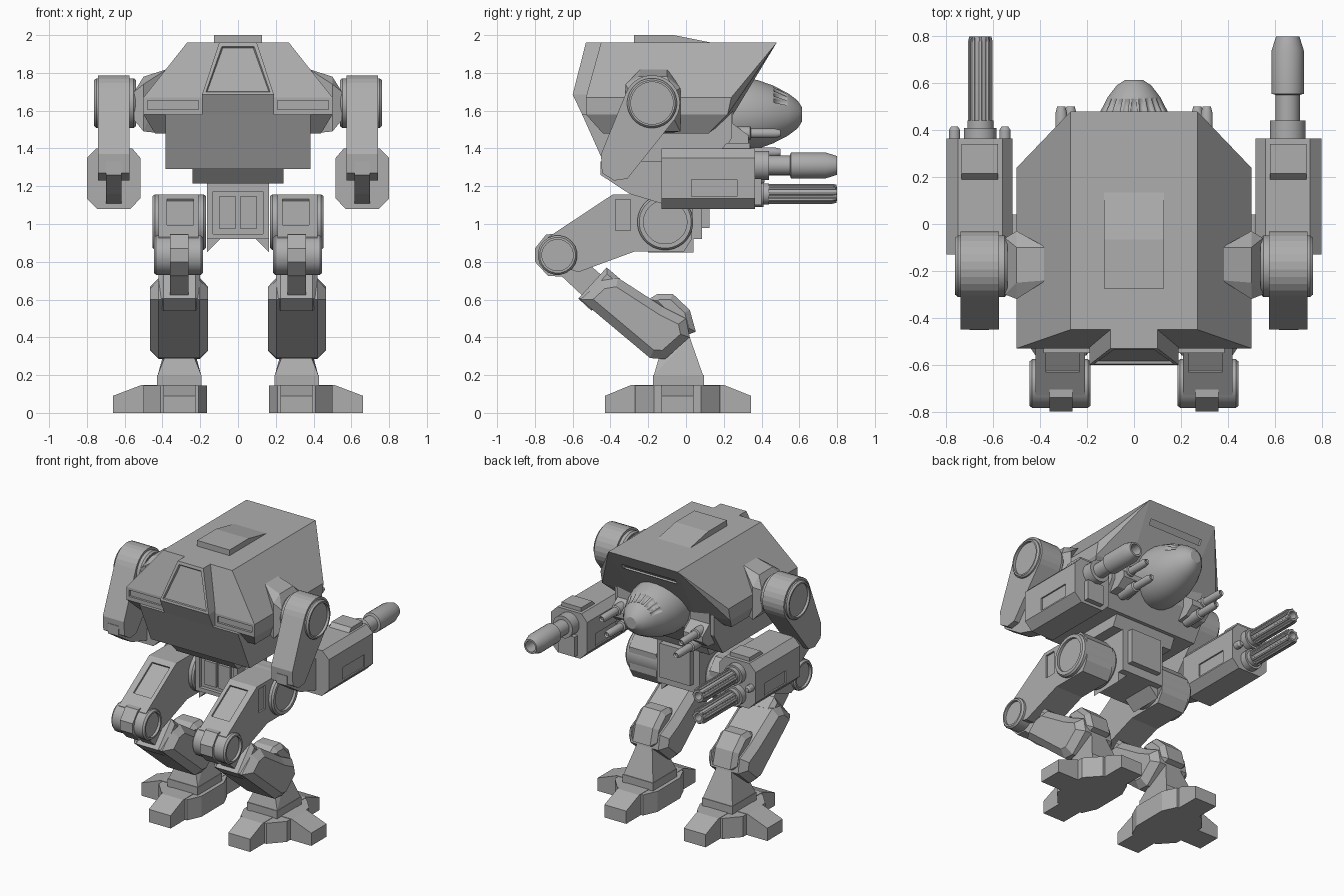
import bpy, bmesh, math
from mathutils import Vector, Matrix

old = bpy.data.objects.get("Cube")
if old:
    bpy.data.objects.remove(old, do_unlink=True)

grey = bpy.data.materials.new("armour_grey")
grey.use_nodes = True
COLOUR = (0.42, 0.42, 0.42, 1)
grey.diffuse_color = COLOUR
next(n for n in grey.node_tree.nodes if n.type == 'BSDF_PRINCIPLED').inputs["Base Color"].default_value = COLOUR


def finish(name, bm, smooth=False):
    bmesh.ops.recalc_face_normals(bm, faces=bm.faces)
    me = bpy.data.meshes.new(name)
    bm.to_mesh(me)
    bm.free()
    me.materials.append(grey)
    ob = bpy.data.objects.new(name, me)
    bpy.context.collection.objects.link(ob)
    if smooth:
        activate(ob)
        bpy.ops.object.shade_smooth_by_angle(angle=math.radians(32))
    return ob


def activate(ob):
    bpy.ops.object.select_all(action='DESELECT')
    ob.select_set(True)
    bpy.context.view_layer.objects.active = ob


def place(axis, a, u, v):
    # a runs along the axis, u and v are the other two in x, y, z order
    return {'X': (a, u, v), 'Y': (u, a, v), 'Z': (u, v, a)}[axis]


def prism(name, pts, axis, a, b, chamfer=0):
    bm = bmesh.new()
    lo, hi = ([bm.verts.new(place(axis, t, *p)) for p in pts] for t in (a, b))
    caps = [bm.faces.new(lo), bm.faces.new(hi)]
    n = len(pts)
    for i in range(n):
        bm.faces.new((lo[i], lo[(i + 1) % n], hi[(i + 1) % n], hi[i]))
    bmesh.ops.recalc_face_normals(bm, faces=bm.faces)
    if chamfer:
        edges = [e for f in caps for e in f.edges]
        bmesh.ops.bevel(bm, geom=edges, offset=chamfer, segments=1, affect='EDGES')
    return finish(name, bm)


def box(name, x, y, z):
    return prism(name, [(x[0], y[0]), (x[1], y[0]), (x[1], y[1]), (x[0], y[1])], 'Z', *z)


def lathe(name, profile, axis, u, v, seg=32):
    # profile is (position along axis, radius); ends are closed
    bm = bmesh.new()
    rings = [[bm.verts.new(place(axis, a, u + r * math.cos(t), v + r * math.sin(t)))
              for t in (2 * math.pi * (i + .5) / seg for i in range(seg))] for a, r in profile]
    for p, q in zip(rings, rings[1:]):
        for i in range(seg):
            j = (i + 1) % seg
            bm.faces.new((p[i], p[j], q[j], q[i]))
    bm.faces.new(rings[0])
    bm.faces.new(rings[-1])
    return finish(name, bm, True)


def solid(name, pts, both=True):
    # convex block; points are given for +x and repeated on -x
    bm = bmesh.new()
    for x, y, z in pts:
        bm.verts.new((x, y, z))
        if both:
            bm.verts.new((-x, y, z))
    bmesh.ops.convex_hull(bm, input=bm.verts)
    bmesh.ops.dissolve_limit(bm, angle_limit=.02, verts=bm.verts, edges=bm.edges)
    return finish(name, bm)


def recess(ob, centre, size, tilt=0):
    bm = bmesh.new()
    bmesh.ops.create_cube(bm, size=1, matrix=Matrix.Translation(centre)
                          @ Matrix.Rotation(tilt, 4, 'X') @ Matrix.Diagonal((*size, 1)))
    cutter = finish("cutter", bm)
    cutter.hide_render = True
    m = ob.modifiers.new("recess", 'BOOLEAN')
    m.operation, m.object, m.solver = 'DIFFERENCE', cutter, 'EXACT'
    activate(ob)
    bpy.ops.object.modifier_apply(modifier=m.name)
    bpy.data.objects.remove(cutter, do_unlink=True)


def mirror(*obs):
    for ob in obs:
        ob.modifiers.new("mirror", 'MIRROR')


def hub(name, x0, x1, r, rin, y, z, seg=32):
    d = .018
    return lathe(name, [(x0 + d, rin), (x0, rin), (x0, r - .01), (x0 + .012, r), (x1 - .012, r),
                        (x1, r - .01), (x1, rin), (x1 - d, rin)], 'X', y, z, seg)


# Hull
hull = solid("hull", [(.27, -.45, 1.96), (.27, .48, 1.96), (.5, -.53, 1.67), (.5, .24, 1.67),
                      (.24, .29, 1.71), (.5, -.53, 1.58), (.5, .22, 1.58), (.24, .25, 1.58),
                      (.44, -.44, 1.48), (.44, .12, 1.48)])
for s in (-1, 1):
    recess(hull, (s * .345, -.53, 1.63), (.27, .03, .045))
recess(hull, (0, .40, 1.845), (.42, .02, .06), math.radians(-38))
rear = solid("rear_housing", [(.1, -.53, 1.96), (.1, -.4, 1.96), (.19, -.6, 1.685), (.19, -.4, 1.685),
                              (.19, -.55, 1.58), (.19, -.4, 1.58)])
# sunken rear panel, framed by its own trapezoid
bm = bmesh.new()
bm.from_mesh(rear.data)
back = min(bm.faces, key=lambda f: f.normal.y - f.normal.z)
back = min((f for f in bm.faces if f.normal.z > 0 and f.normal.y < -.5), key=lambda f: f.normal.y)
bmesh.ops.inset_region(bm, faces=[back], thickness=.025)
bmesh.ops.inset_region(bm, faces=[back], thickness=.008, depth=-.012)
bm.to_mesh(rear.data)
bm.free()
prism("roof_hatch", [(-.275, 1.95), (-.275, 2), (-.065, 2), (.135, 1.96), (.135, 1.95)], 'X', -.127, .127)
prism("belly", [(-.55, 1.58), (-.42, 1.29), (.14, 1.29), (.24, 1.45), (.24, 1.6)], 'X', -.385, .385)
prism("belly_keel", [(-.42, 1.3), (-.34, 1.215), (.08, 1.215), (.12, 1.3)], 'X', -.24, .24)

# Cockpit with sunken windows
cockpit = lathe("cockpit", [(.1, .17), (.2, .2), (.3, .197), (.38, .183), (.46, .155), (.54, .113),
                            (.59, .075), (.613, .04)], 'Y', 0, 1.58, 24)
bm = bmesh.new()
bm.from_mesh(cockpit.data)
panes = [f for f in bm.faces if .46 < f.calc_center_median().y < .55 and f.normal.z > .35]
bmesh.ops.inset_individual(bm, faces=panes, thickness=.008)
bmesh.ops.inset_individual(bm, faces=panes, thickness=.001, depth=-.008)
bm.to_mesh(cockpit.data)
bm.free()

# Chin guns
mirror(prism("chin_mount", [(.1, 1.36), (.27, 1.38), (.33, 1.43), (.33, 1.47), (.25, 1.53), (.25, 1.66), (.1, 1.66)],
             'X', .21, .36))
for x, z in ((.31, 1.48), (.27, 1.38)):
    mirror(lathe("chin_gun", [(.2, .036), (.34, .036), (.345, .026), (.47, .026), (.5, .018), (.49, .01)],
                 'Y', x, z, 16))

# Shoulders and arm links
mirror(solid("shoulder_socket", [(.375, -.24, 1.82), (.375, -.1, 1.82), (.5, -.32, 1.74), (.5, -.25, 1.78),
                                 (.5, -.1, 1.78), (.5, -.03, 1.72), (.55, -.3, 1.7), (.55, -.06, 1.7),
                                 (.55, -.3, 1.55), (.55, -.06, 1.55), (.5, -.32, 1.49), (.5, -.03, 1.49),
                                 (.4, -.24, 1.48), (.4, -.1, 1.48)], False))
mirror(hub("shoulder_hub", .54, .762, .132, .112, -.18, 1.64))
arc = [(-.18 + .148 * math.cos(t), 1.64 + .148 * math.sin(t))
       for t in (math.radians(a) for a in range(-35, 161, 13))]
link = prism("arm_link", arc + [(-.45, 1.37), (-.445, 1.27), (-.38, 1.23), (-.31, 1.24)], 'X', .575, .74)
mirror(link, prism("elbow_bracket", [(-.452, 1.33), (-.452, 1.26), (-.3, 1.16), (-.1, 1.1), (-.1, 1.33)],
                   'X', .618, .7))

# Forearms
fore = prism("forearm", [(.56, 1.4), (.75, 1.4), (.8, 1.35), (.8, 1.135), (.745, 1.08), (.57, 1.08),
                         (.517, 1.135), (.517, 1.35)], 'Y', -.13, .365)
recess(fore, (.8, .15, 1.19), (.02, .24, .09))
recess(fore, (.517, .15, 1.19), (.02, .24, .09))
mirror(fore, prism("forearm_hatch", [(.18, 1.39), (.215, 1.428), (.34, 1.428), (.34, 1.39)], 'X', .58, .735))

# Left cannon
lathe("cannon", [(.35, .077), (.44, .077), (.44, .052), (.55, .052), (.555, .069), (.74, .069),
                 (.8, .05), (.8, .038), (.7, .036)], 'Y', .655, 1.31, 24)
box("cannon_base", (.59, .72), (.35, .4), (1.1, 1.24))

# Right twin rotary guns: each is a core ringed by ribs
for z in (1.31, 1.16):
    lathe("rotary_collar", [(.35, .07), (.41, .07), (.41, .056), (.44, .056)], 'Y', -.655, z, 24)
    lathe("rotary_core", [(.42, .044), (.77, .044), (.8, .04), (.8, .026), (.74, .024)], 'Y', -.655, z, 16)
    for k in range(8):
        t = math.tau * k / 8
        lathe("rotary_rib", [(.43, .012), (.775, .012), (.798, .006)], 'Y',
              -.655 + .042 * math.cos(t), z + .042 * math.sin(t), 8)
for x in (-.765, -.55):
    lathe("gun_clamp", [(.35, .025), (.4, .025), (.415, .015)], 'Y', x, 1.235, 12)

# Pelvis
pelvis = box("pelvis", (-.165, .165), (-.24, .085), (.92, 1.22))
recess(pelvis, (0, -.24, 1.06), (.265, .05, .225))
for s in (-1, 1):
    box("pelvis_panel", (s * .055 - .045, s * .055 + .045), (-.232, -.2), (.975, 1.145))
box("pelvis_front", (-.12, .12), (.05, .125), (.98, 1.22))
mirror(prism("pelvis_skirt", [(.165, .93), (.165, .85), (.095, .92), (.08, .93)], 'Y', -.2, .04))

# Thighs, hips and knees
thigh = prism("thigh", [(-.39, 1.155), (-.73, .93), (-.74, .8), (-.57, .745), (-.27, .855), (-.01, .855),
                        (.03, .92), (.035, 1.08), (-.03, 1.155)], 'X', .208, .42)
recess(thigh, (.305, -.53, 1.065), (.14, .25, .03), math.atan2(.225, .34))
recess(thigh, (.42, -.333, 1.048), (.024, .08, .165))
mirror(thigh, hub("hip_hub", .17, .452, .148, .115, -.11, 1.01),
       hub("knee_hub", .185, .446, .105, .083, -.68, .835, 20),
       prism("knee_guard", [(-.8, .87), (-.74, .945), (-.62, .95), (-.62, .72), (-.73, .725), (-.8, .8)], 'X', .262, .36))

# Shins
mirror(prism("shin_strut", [(-.74, .8), (-.62, .88), (-.3, .6), (-.42, .5)], 'X', .262, .36),
       prism("shin_collar", [(-.57, .605), (-.42, .77), (-.35, .71), (-.5, .54)], 'X', .2, .42, .025),
       prism("shin", [(-.56, .6), (-.45, .7), (-.36, .715), (-.12, .56), (.0, .5), (.02, .4), (-.11, .285), (-.19, .29)],
             'X', .158, .465, .045),
       prism("shin_guard", [(-.2, .6), (-.15, .63), (-.07, .63), (.02, .545), (.052, .43), (0, .41), (-.1, .5)],
             'X', .215, .41, .03))

# Ankles and feet
fx = .31
ankle = [(fx + s * .115, y, .2) for s in (-1, 1) for y in (-.17, .09)]
ankle += [(fx + s * .06, y, z) for s in (-1, 1) for y, z in ((-.13, .34), (.02, .4))]
mirror(solid("ankle", ankle, False),
       box("foot_plate", (fx - .118, fx + .118), (-.175, .095), (.14, .2)),
       prism("foot", [(.165, -.17), (.21, -.27), (.41, -.27), (.5, -.17), (.5, .08), (.41, .18), (.21, .18), (.165, .08)],
             'Z', 0, .145),
       prism("front_toe", [(.08, 0), (.345, 0), (.345, .09), (.2, .148), (.08, .148)], 'X', fx - .085, fx + .085),
       prism("back_toe", [(-.17, 0), (-.43, 0), (-.43, .09), (-.29, .148), (-.17, .148)], 'X', fx - .085, fx + .085),
       prism("outer_toe", [(.4, 0), (.663, 0), (.663, .09), (.51, .148), (.4, .148)], 'Y', -.13, .04))
